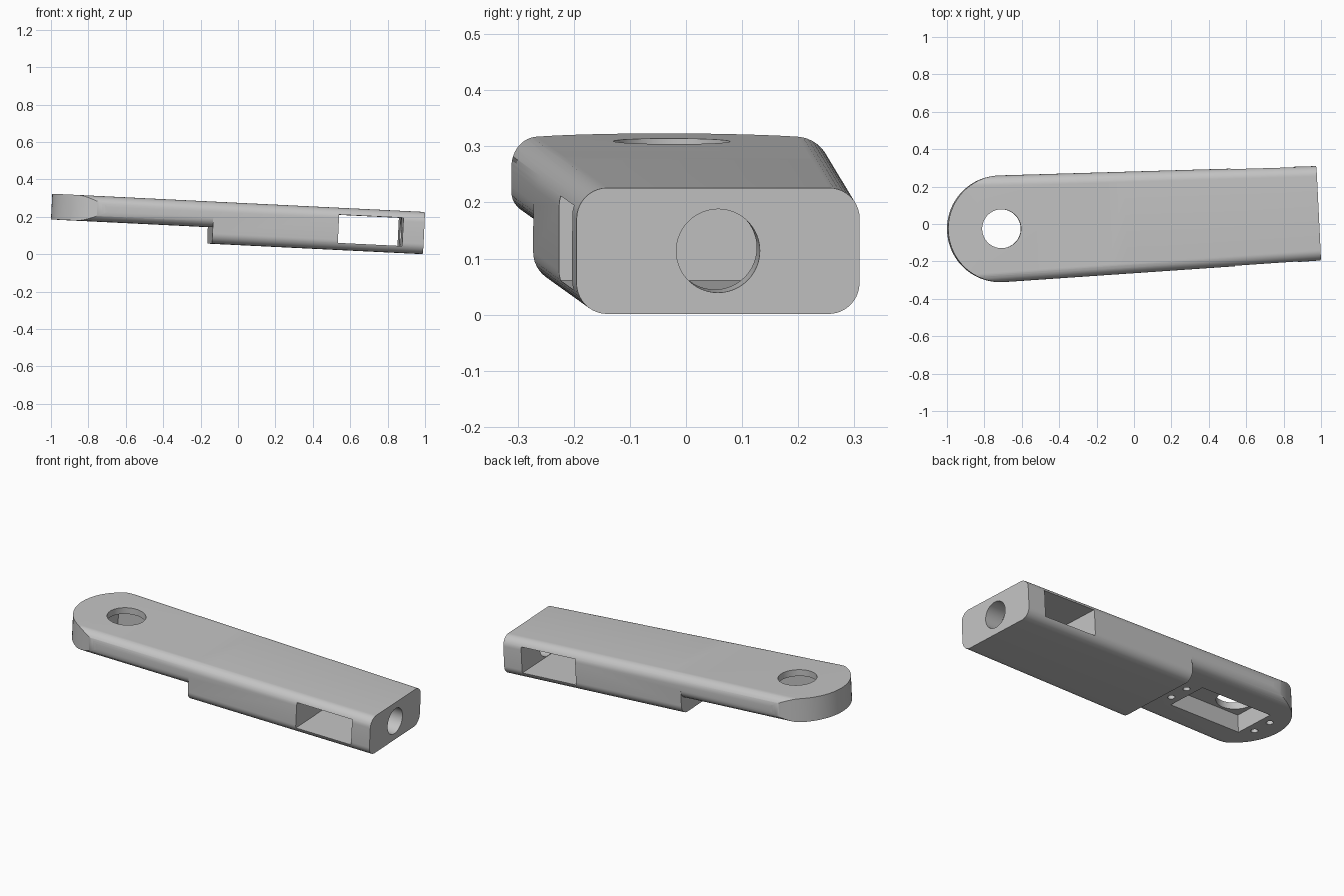
import bpy, bmesh, math
from mathutils import Vector

cube = bpy.data.objects.get("Cube")
if cube:
    bpy.data.objects.remove(cube, do_unlink=True)

grey = bpy.data.materials.new("plain_grey")
grey.use_nodes = True
grey.diffuse_color = (0.55, 0.55, 0.55, 1)
grey.node_tree.nodes["Principled BSDF"].inputs["Base Color"].default_value = (0.55, 0.55, 0.55, 1)

# Local frame: pivot at the origin on the top face, arm runs along +x
LENGTH, STEP = 1.7, 0.568
PIVOT_R, END_HALF = 0.2855, 0.2525
THIN, DEEP, FILLET = 0.137, 0.225, 0.055


def loft(name, rings):
    """Closed solid through rings of matching points."""
    bm = bmesh.new()
    loops = [[bm.verts.new(p) for p in ring] for ring in rings]
    n = len(loops[0])
    for a, b in zip(loops, loops[1:]):
        for i in range(n):
            j = (i + 1) % n
            bm.faces.new((a[i], a[j], b[j], b[i]))
    bm.faces.new(loops[0])
    bm.faces.new(loops[-1])
    bmesh.ops.recalc_face_normals(bm, faces=bm.faces[:])
    mesh = bpy.data.meshes.new(name)
    bm.to_mesh(mesh)
    bm.free()
    mesh.materials.append(grey)
    obj = bpy.data.objects.new(name, mesh)
    bpy.context.collection.objects.link(obj)
    return obj


def section(x, depth):
    """Rounded rectangle across the arm, its width following the taper."""
    half = PIVOT_R + (END_HALF - PIVOT_R) * x / LENGTH
    corners = [(half, 0), (-half, 0), (-half, -depth), (half, -depth)]
    ring = []
    for k, (y, z) in enumerate(corners):
        cy = y - math.copysign(FILLET, y)
        cz = z - FILLET if z == 0 else z + FILLET
        for s in range(11):
            a = math.pi / 2 * (k + s / 10)
            ring.append((x, cy + FILLET * math.cos(a), cz + FILLET * math.sin(a)))
    return ring


def box(name, lo, hi):
    plan = [(lo[0], lo[1]), (hi[0], lo[1]), (hi[0], hi[1]), (lo[0], hi[1])]
    return loft(name, [[(x, y, z) for x, y in plan] for z in (lo[2], hi[2])])


def rod(name, start, end, radius, sides=48):
    start, end = Vector(start), Vector(end)
    axis = (end - start).normalized()
    side = axis.orthogonal().normalized()
    up = axis.cross(side)
    turns = [math.tau * i / sides for i in range(sides)]
    return loft(name, [[c + radius * (side * math.cos(t) + up * math.sin(t)) for t in turns]
                       for c in (start, end)])


def combine(target, tool, operation):
    mod = target.modifiers.new(tool.name, 'BOOLEAN')
    mod.operation, mod.object, mod.solver = operation, tool, 'EXACT'
    bpy.context.view_layer.objects.active = target
    bpy.ops.object.modifier_apply(modifier=mod.name)
    bpy.data.objects.remove(tool, do_unlink=True)


# Thin pivot half joined to the deeper far half
arm = loft("arm_body", [section(-0.4, THIN), section(STEP + 0.1, THIN)])
combine(arm, loft("deep_half", [section(STEP, DEEP), section(LENGTH, DEEP)]), 'UNION')

# Round pivot end, trimmed with a vertical wall
plan = [(0, -0.5), (2, -0.5), (2, 0.5), (0, 0.5)]
plan += [(PIVOT_R * math.cos(a), PIVOT_R * math.sin(a))
         for a in (math.pi * (0.5 + i / 64) for i in range(65))]
combine(arm, loft("round_end", [[(x, y, z) for x, y in plan] for z in (-0.5, 0.2)]), 'INTERSECT')

# Motor pocket, shaft hole and four blind screw holes
MID = 0.115
combine(arm, box("motor_pocket", (MID - 0.238, -0.12, -0.3), (MID + 0.238, 0.12, -0.037)), 'DIFFERENCE')
combine(arm, rod("shaft_hole", (0, 0, -0.3), (0, 0, 0.1), 0.104), 'DIFFERENCE')
for sx in (-1, 1):
    for sy in (-1, 1):
        x, y = MID + sx * 0.293, sy * 0.058
        combine(arm, rod("screw_hole", (x, y, -0.2), (x, y, -0.05), 0.019, 24), 'DIFFERENCE')

# Side window and the round hole leading into it from the end
combine(arm, box("side_window", (1.241, -0.5, -0.188), (1.586, 0.5, -0.037)), 'DIFFERENCE')
combine(arm, rod("end_hole", (1.5, 0, -0.1125), (1.8, 0, -0.1125), 0.0745), 'DIFFERENCE')

# Shading and resting pose
bpy.ops.object.select_all(action='DESELECT')
arm.select_set(True)
bpy.context.view_layer.objects.active = arm
bpy.ops.object.shade_smooth_by_angle(angle=math.radians(30))
arm.location = (-0.708, -0.0255, 0.309)
arm.rotation_euler = (0, math.radians(2.8), math.radians(2.8))
